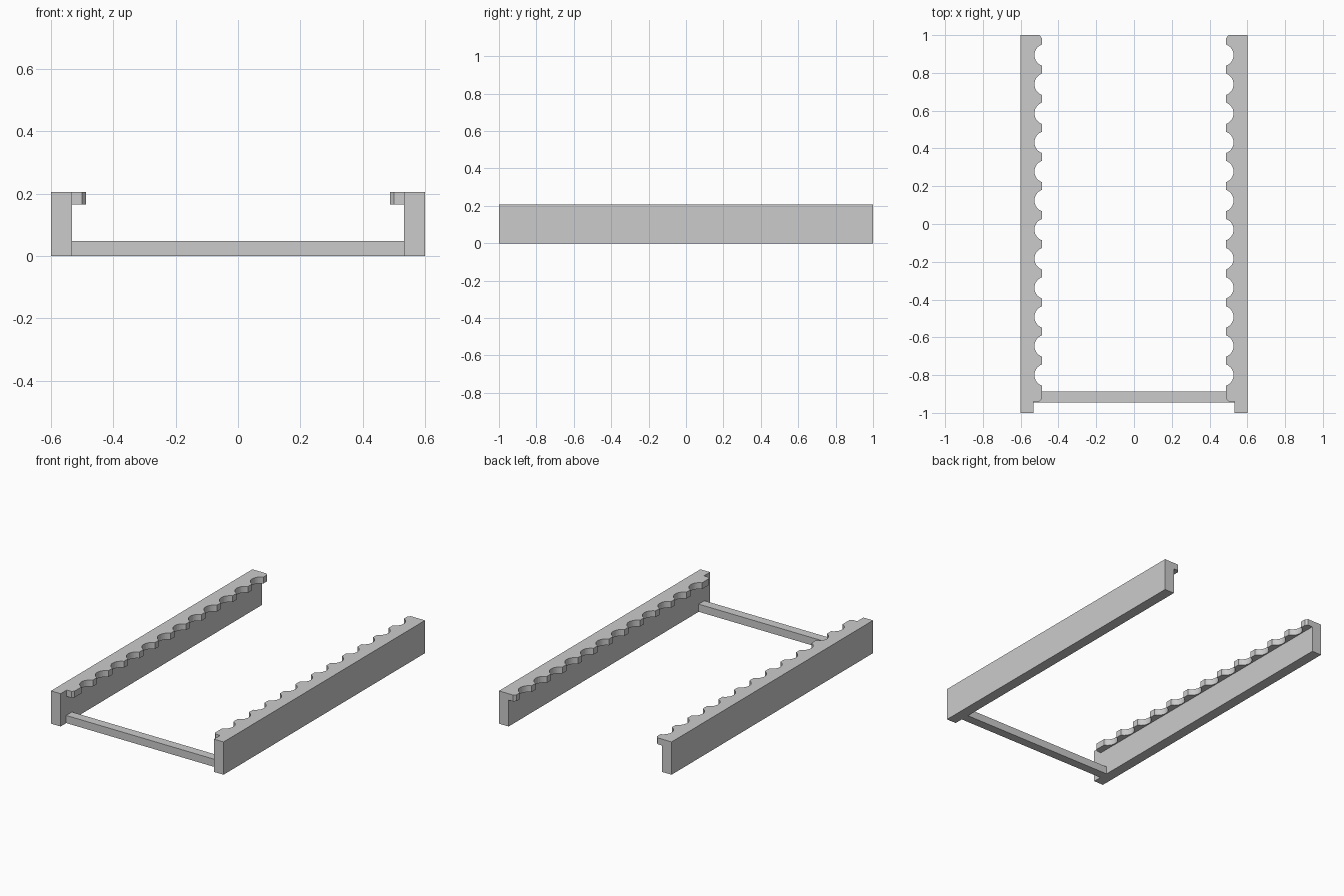
import bpy, bmesh, math

cube = bpy.data.objects.get("Cube")
if cube:
    bpy.data.objects.remove(cube, do_unlink=True)

# Single plain grey
grey = bpy.data.materials.new("plain_grey")
grey.use_nodes = True
colour = (0.6, 0.6, 0.6, 1)
grey.diffuse_color = colour
grey.node_tree.nodes["Principled BSDF"].inputs["Base Color"].default_value = colour

HEIGHT, OUTER, INNER, LIP = 0.206, 0.6, 0.533, 0.488
LIP_BOTTOM, BAR_TOP = 0.166, 0.048
BAR_FRONT, BAR_BACK = -0.944, -0.887


def prism(name, outline, z0, z1):
    """Extrude a plan outline from z0 up to z1."""
    bm = bmesh.new()
    face = bm.faces.new([bm.verts.new((x, y, z0)) for x, y in outline])
    top = bmesh.ops.extrude_face_region(bm, geom=[face])["geom"]
    bmesh.ops.translate(bm, vec=(0, 0, z1 - z0),
                        verts=[v for v in top if isinstance(v, bmesh.types.BMVert)])
    bmesh.ops.recalc_face_normals(bm, faces=bm.faces)
    mesh = bpy.data.meshes.new(name)
    bm.to_mesh(mesh)
    bm.free()
    mesh.materials.append(grey)
    obj = bpy.data.objects.new(name, mesh)
    bpy.context.collection.objects.link(obj)
    return obj


def rectangle(x0, x1, y0, y1):
    return [(x0, y0), (x1, y0), (x1, y1), (x0, y1)]


def scalloped_lip(side):
    """Plan of the lip: a strip with a row of round bites on its inner edge."""
    count, first, pitch, radius, steps = 12, -0.8, 0.154, 0.06, 14
    centre = 0.527 - radius
    half = math.acos((LIP - centre) / radius)
    pts = [(INNER, -0.939), (LIP + 0.012, -0.939), (LIP, -0.925)]
    for i in range(count):
        for s in range(steps + 1):
            a = -half + 2 * half * s / steps
            pts.append((centre + radius * math.cos(a),
                        first + i * pitch + radius * math.sin(a)))
    pts += [(LIP, 0.985), (LIP + 0.013, 1), (INNER, 1)]
    return [(side * x, y) for x, y in pts]


# Side rails with their scalloped lips
for side, label in ((1, "left"), (-1, "right")):
    prism(label + "_rail", rectangle(side * INNER, side * OUTER, -1, 1), 0, HEIGHT)
    prism(label + "_scalloped_lip", scalloped_lip(side), LIP_BOTTOM, HEIGHT)

# Cross bar joining the rails near the front
prism("cross_bar", rectangle(-INNER, INNER, BAR_FRONT, BAR_BACK), 0, BAR_TOP)
